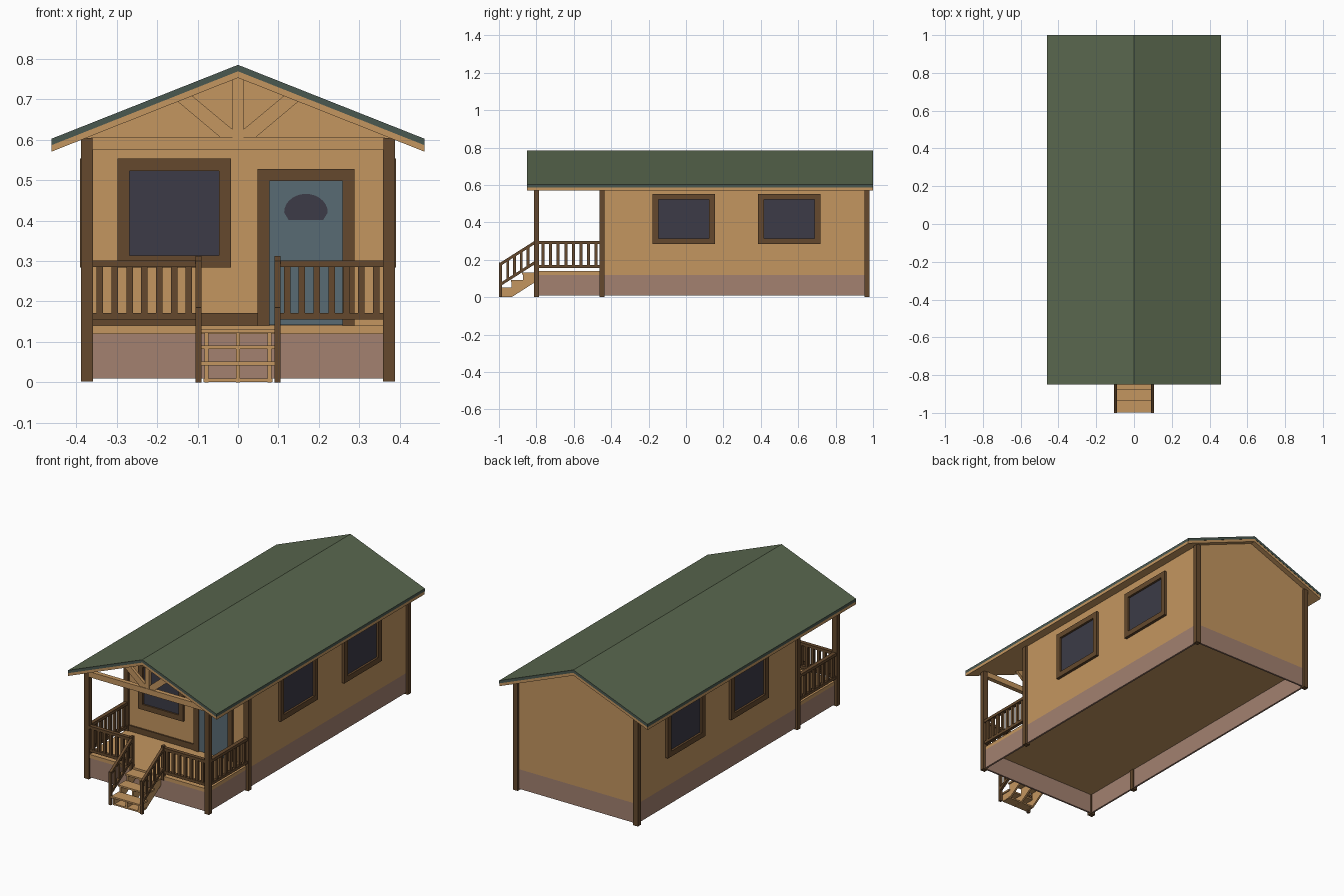
import bpy, bmesh, math

if "Cube" in bpy.data.objects:
    bpy.data.objects.remove(bpy.data.objects["Cube"])


def material(name, r, g, b):
    m = bpy.data.materials.new(name)
    lin = [((c / 255 + 0.055) / 1.055) ** 2.4 for c in (r, g, b)]
    m.diffuse_color = (*lin, 1)
    m.use_nodes = True
    m.node_tree.nodes["Principled BSDF"].inputs["Base Color"].default_value = m.diffuse_color
    return m


TAN = material("tan wood", 196, 150, 96)
BROWN = material("dark brown trim", 101, 73, 45)
GREEN = material("green roofing", 89, 103, 78)
EDGE = material("dark green roof edge", 74, 88, 80)
SKIRT = material("dusty pink skirting", 163, 129, 112)
GLASS = material("dark glass", 60, 59, 71)
DOOR = material("blue grey door", 89, 107, 116)


class Part:
    """Collects simple solids into one named object."""

    def __init__(self, name, mat):
        self.name, self.mat, self.bm = name, mat, bmesh.new()

    def box(self, x0, x1, y0, y1, z0, z1):
        return self.prism([(x0, z0), (x1, z0), (x1, z1), (x0, z1)], y0, y1)

    def prism(self, pts, a, b, axis="y"):
        # profile in xz extruded along y, or profile in yz extruded along x
        f = (lambda p, t: (p[0], t, p[1])) if axis == "y" else (lambda p, t: (t, p[0], p[1]))
        lo = [self.bm.verts.new(f(p, a)) for p in pts]
        hi = [self.bm.verts.new(f(p, b)) for p in pts]
        n = len(pts)
        self.bm.faces.new(lo)
        self.bm.faces.new(hi[::-1])
        for i in range(n):
            j = (i + 1) % n
            self.bm.faces.new((lo[j], lo[i], hi[i], hi[j]))
        return self

    def done(self):
        bmesh.ops.recalc_face_normals(self.bm, faces=self.bm.faces)
        me = bpy.data.meshes.new(self.name)
        self.bm.to_mesh(me)
        self.bm.free()
        me.materials.append(self.mat)
        ob = bpy.data.objects.new(self.name, me)
        bpy.context.collection.objects.link(ob)
        return ob


# Roof: green sheet with darker edges over a tan deck
SLOPE, HALF = 0.396, 0.461


def roof_layer(top, thick):
    e = top - SLOPE * HALF
    return [(-HALF, e), (0, top), (HALF, e), (HALF, e - thick), (0, top - thick), (-HALF, e - thick)]


roof = Part("roof_covering", GREEN).prism(roof_layer(0.785, 0.016), -0.85, 1.0).done()
roof.data.materials.append(EDGE)
for face in roof.data.polygons:
    face.material_index = 0 if face.normal.z > 0.5 else 1
Part("roof_deck", TAN).prism(roof_layer(0.769, 0.016), -0.849, 0.999).done()

# House body, hollow skirting, porch deck
W = 0.375
eave = 0.756 - SLOPE * W
Part("house_walls", TAN).prism([(-W, 0.12), (W, 0.12), (W, eave), (0, 0.756), (-W, eave)], -0.45, 0.97).done()
k = Part("skirting", SKIRT)
for s in (-1, 1):
    k.box(*sorted((s * W, s * (W - 0.01))), -0.80, 0.97, 0.01, 0.12)
for y in (-0.80, 0.96):
    k.box(-W + 0.01, W - 0.01, y, y + 0.01, 0.01, 0.12)
k.done()
Part("porch_deck", TAN).box(-W, W, -0.805, -0.45, 0.12, 0.14).done()

# Corner and porch posts
p = Part("posts", BROWN)
for s in (-1, 1):
    for y in (-0.812, -0.463, 0.955):
        p.box(*sorted((s * 0.359, s * 0.388)), y, y + 0.027, 0.002, 0.604)
p.done()

# Wall baseboard on the porch
Part("baseboard", BROWN).box(-0.36, 0.05, -0.458, -0.45, 0.14, 0.172).done()

# Porch gable truss
t = Part("gable_truss", TAN)
t.box(-0.362, 0.362, -0.81, -0.785, 0.576, 0.607)
t.box(-0.013, 0.013, -0.808, -0.787, 0.606, 0.752)
for s in (-1, 1):
    t.prism([(s * 0.013, 0.606), (s * 0.044, 0.606), (s * 0.150, 0.695), (s * 0.114, 0.709), (s * 0.013, 0.625)],
            -0.806, -0.789)
t.done()


def frame_bars(part, u0, u1, z0, z1, w, add, bottom=True):
    add(part, u0, u0 + w, z0, z1)
    add(part, u1 - w, u1, z0, z1)
    add(part, u0 + w, u1 - w, z1 - w, z1)
    if bottom:
        add(part, u0 + w, u1 - w, z0, z0 + w)


# Side windows
frames, panes = Part("side_window_frames", BROWN), Part("side_window_glass", GLASS)
for s in (-1, 1):
    def add(part, u0, u1, z0, z1, s=s, d=0.391):
        part.box(*sorted((s * 0.37, s * d)), u0, u1, z0, z1)
    for y in (-0.012, 0.552):
        frame_bars(frames, y - 0.166, y + 0.166, 0.284, 0.553, 0.03, add)
        add(panes, y - 0.14, y + 0.14, 0.31, 0.53, d=0.379)
frames.done()
panes.done()


# Front window and door
def front(part, u0, u1, z0, z1, d=0.463):
    part.box(u0, u1, -d, -0.445, z0, z1)


f = Part("front_window_frame", BROWN)
frame_bars(f, -0.298, -0.017, 0.284, 0.553, 0.03, front)
f.done()
g = Part("front_window_glass", GLASS)
front(g, -0.272, -0.043, 0.31, 0.53, d=0.454)
g.done()
f = Part("door_frame", BROWN)
frame_bars(f, 0.048, 0.288, 0.14, 0.528, 0.03, front, bottom=False)
f.done()
d = Part("door", DOOR)
front(d, 0.076, 0.26, 0.142, 0.5, d=0.456)
d.done()
arc = [(0.168 + 0.054 * math.cos(a), 0.42 + 0.046 * math.sin(a)) for a in [math.pi * i / 14 for i in range(15)]]
Part("door_glass", GLASS).prism(arc + [(0.125, 0.402), (0.211, 0.402)], -0.459, -0.45).done()

# Porch railings
r = Part("porch_railings", BROWN)


def railing(a, b, n, add):
    add(a, b, 0.285, 0.301, 0.011)
    add(a, b, 0.155, 0.171, 0.009)
    step = (b - a) / n
    for i in range(n):
        c = a + (i + 0.5) * step
        add(c - 0.008, c + 0.008, 0.17, 0.287, 0.007)


for s in (-1, 1):
    railing(0.103, 0.36, 7, lambda a, b, z0, z1, h: r.box(*sorted((s * a, s * b)), -0.797 - h, -0.797 + h, z0, z1))
    railing(-0.785, -0.46, 8, lambda a, b, z0, z1, h: r.box(s * 0.374 - h, s * 0.374 + h, a, b, z0, z1))
r.done()

# Stair railings with newels
r = Part("stair_railings", BROWN)
K = 0.635
for s in (-1, 1):
    x0, x1 = sorted((s * 0.09, s * 0.105))
    r.box(x0, x1, -0.812, -0.792, 0.12, 0.312)
    r.box(x0, x1, -1.0, -0.985, 0, 0.185)
    for z in (0.301, 0.193):
        r.prism([(-0.81, z), (-0.81, z - 0.018), (-0.992, z - 0.018 - K * 0.182), (-0.992, z - K * 0.182)],
                x0, x1, "x")
    for i in range(4):
        y = -0.845 - i * 0.036
        drop = K * (-0.81 - y)
        r.box(x0 + 0.002, x1 - 0.002, y - 0.007, y + 0.007, 0.182 - drop, 0.29 - drop)
r.done()

# Stairs: sawtooth stringers, open treads and a foot bar
st = Part("stair_stringers", TAN)
saw = [(-0.99, 0), (-0.99, 0.042), (-0.933, 0.042), (-0.933, 0.082), (-0.872, 0.082),
       (-0.872, 0.122), (-0.80, 0.122), (-0.80, 0.085), (-0.933, 0)]
for x in (-0.078, 0, 0.078):
    st.prism(saw, x - 0.005, x + 0.005, "x")
st.done()
tr = Part("stair_treads", TAN)
for y0, z in ((-0.998, 0.042), (-0.936, 0.082), (-0.876, 0.122)):
    tr.box(-0.09, 0.09, y0, y0 + 0.068, z, z + 0.009)
tr.box(-0.085, 0.085, -0.99, -0.935, 0.001, 0.009)
tr.done()
